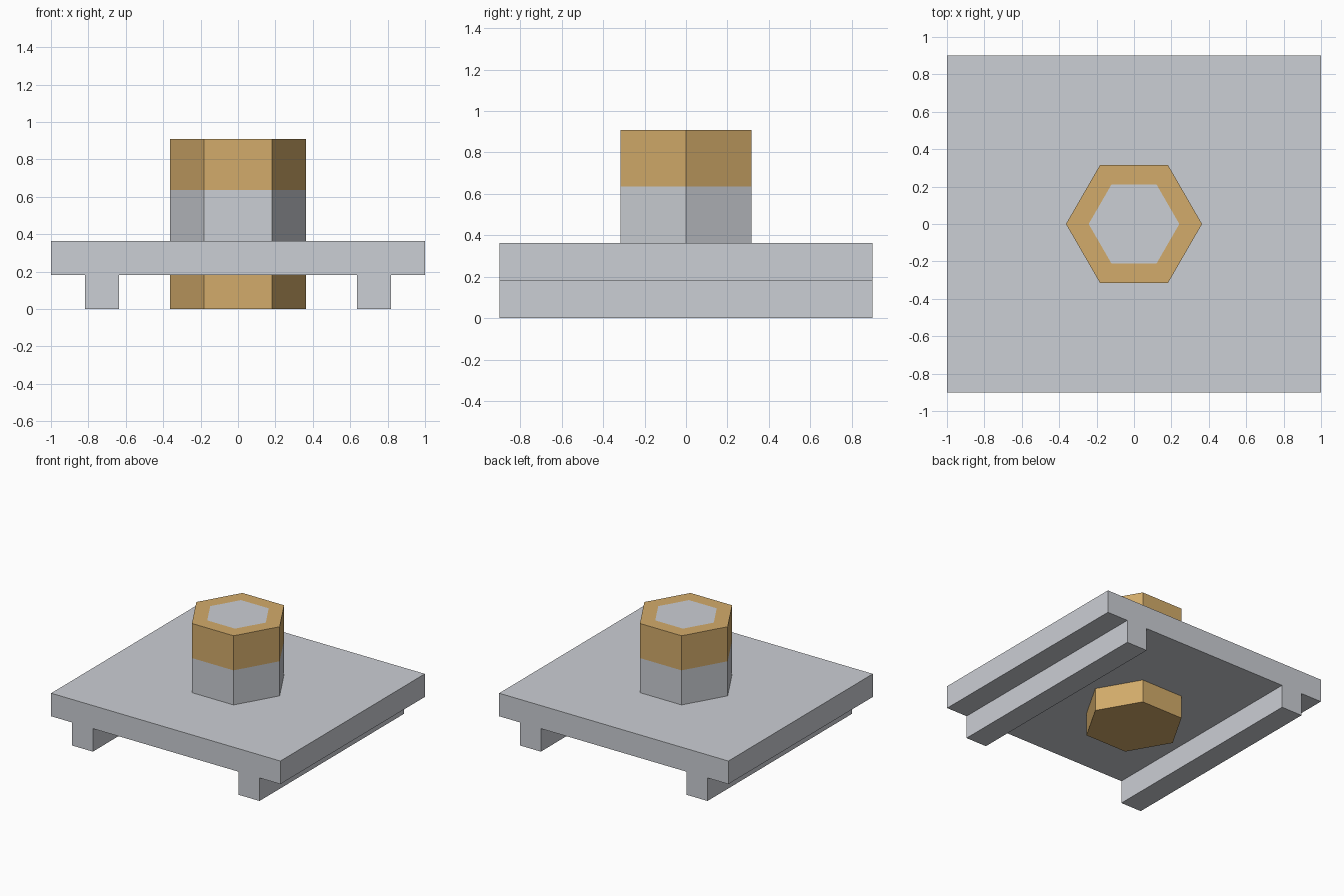
import bpy, bmesh, math

if "Cube" in bpy.data.objects:
    bpy.data.objects.remove(bpy.data.objects["Cube"])

U = 2 / 11  # base module


def material(name, color):
    m = bpy.data.materials.new(name)
    m.diffuse_color = (*color, 1)
    m.use_nodes = True
    m.node_tree.nodes["Principled BSDF"].inputs["Base Color"].default_value = m.diffuse_color
    return m


GREY = material("light grey", (0.60, 0.62, 0.66))
TAN = material("tan", (0.65, 0.41, 0.145))


def make_object(name, bm, mats):
    bmesh.ops.recalc_face_normals(bm, faces=bm.faces)
    me = bpy.data.meshes.new(name)
    bm.to_mesh(me)
    bm.free()
    for m in mats:
        me.materials.append(m)
    ob = bpy.data.objects.new(name, me)
    bpy.context.collection.objects.link(ob)
    return ob


# Base plate with two rails: one profile extruded front to back
half = [(4.5, 0), (4.5, 1), (5.5, 1), (5.5, 2)]
half = [(3.5, 1), (3.5, 0)] + half
profile = half + [(-x, z) for x, z in reversed(half)]
bm = bmesh.new()
face = bm.faces.new([bm.verts.new((x * U, -0.9, z * U)) for x, z in profile])
ext = bmesh.ops.extrude_face_region(bm, geom=[face], use_keep_orig=True)
bmesh.ops.translate(bm, vec=(0, 1.8, 0),
                    verts=[v for v in ext["geom"] if isinstance(v, bmesh.types.BMVert)])
make_object("railed_base_plate", bm, [GREY])

# Hexagonal post: stacked rings, with an inset hexagon on the flat top
bm = bmesh.new()


def ring(radius, z):
    return [bm.verts.new((radius * math.cos(i * math.pi / 3),
                          radius * math.sin(i * math.pi / 3), z)) for i in range(6)]


rings = [ring(2 * U, 0), ring(2 * U, 1.5 * U), ring(2 * U, 3.5 * U),
         ring(2 * U, 5 * U), ring(4 / 3 * U, 5 * U)]
for a, b, mat in zip(rings, rings[1:], (0, 1, 0, 0)):
    for i in range(6):
        j = (i + 1) % 6
        bm.faces.new((a[i], a[j], b[j], b[i])).material_index = mat
bm.faces.new(rings[0])
bm.faces.new(rings[-1]).material_index = 1
make_object("hexagonal_post", bm, [TAN, GREY])
